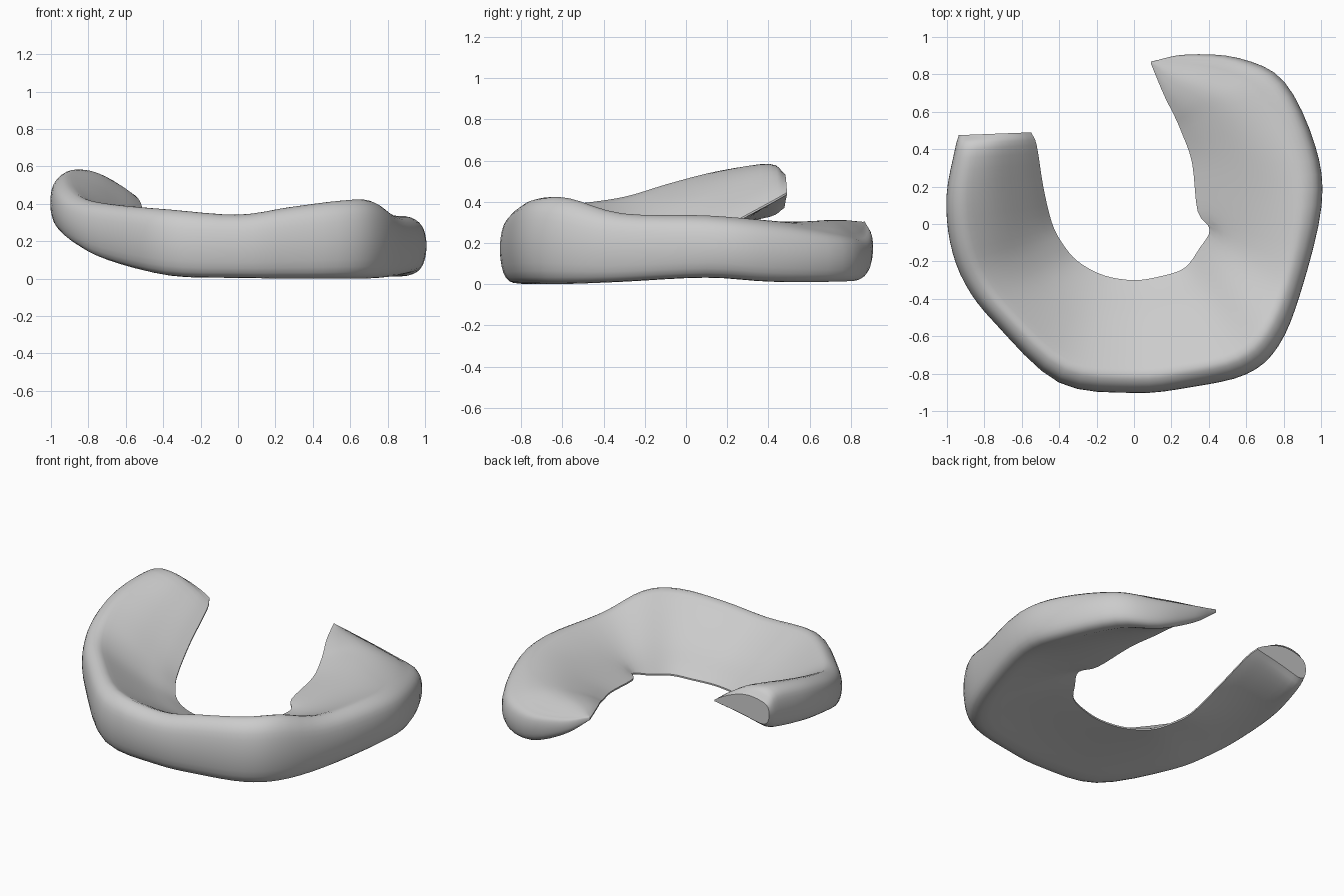
import bpy, bmesh
from math import sin, pi
from mathutils import Vector

if "Cube" in bpy.data.objects:
    bpy.data.objects.remove(bpy.data.objects["Cube"])

# Stations along the C: outer x, y, bottom z, top z, inner x, y, z, top bulge
STATIONS = [
    (-.935, .475, .37, .52, -.55, .49, .44, .05),
    (-.955, .40, .325, .58, -.52, .42, .40, .065),
    (-1.0, .15, .285, .55, -.485, .20, .28, .06),
    (-.98, -.10, .24, .49, -.44, .01, .17, .05),
    (-.90, -.32, .175, .43, -.385, -.10, .13, .02),
    (-.74, -.53, .095, .40, -.30, -.20, .10, 0),
    (-.40, -.845, .015, .372, -.16, -.275, .09, 0),
    (0, -.90, .003, .345, 0, -.30, .09, 0),
    (.30, -.87, 0, .385, .14, -.28, .095, 0),
    (.60, -.80, 0, .42, .27, -.235, .11, 0),
    (.77, -.65, 0, .42, .35, -.13, .13, 0),
    (.89, -.36, .01, .345, .405, -.03, .16, 0),
    (1.0, .10, .03, .335, .34, .07, .175, .01),
    (.965, .42, .01, .305, .31, .33, .205, .04),
    (.80, .76, .01, .25, .25, .50, .235, .075),
    (.56, .885, .03, .225, .21, .59, .26, .08),
    (.28, .905, .15, .26, .16, .69, .28, .045),
    (.09, .868, .285, .305, .09, .858, .295, 0),
]
# Wedge section: across (0 outer, 1 inner) and height (0 bottom, 1 top)
PROFILE = [(1, 0), (.75, .03), (.45, .02), (.16, 0), (.045, .08), (0, .34), (0, .64),
           (.045, .88), (.16, 1), (.32, .99), (.5, .95), (.75, .9), (1, 1)]


def spline(points, steps):
    """Smooth open Catmull-Rom curve through points of any dimension."""
    pts = [Vector(p) for p in points]
    pts = [2 * pts[0] - pts[1]] + pts + [2 * pts[-1] - pts[-2]]
    out = []
    for i in range(1, len(pts) - 2):
        a, b, c, d = pts[i - 1:i + 3]
        for s in range(steps):
            t = s / steps
            out.append(.5 * (2 * b + (c - a) * t + (2 * a - 5 * b + 4 * c - d) * t * t
                             + (3 * b - a - 3 * c + d) * t ** 3))
    return out + [pts[-2]]


# Sweep the wedge section along the stations
bm = bmesh.new()
profile = spline(PROFILE, 3)
rings = []
for xo, yo, zb, zt, xi, yi, zi, bulge in spline(STATIONS, 4):
    ring = []
    for t, h in profile:
        w = max(0, (t - .15) / .85)      # slope starts after the rounded rim
        low = zb + (zi - .005 - zb) * w
        high = zt + (zi + .005 - zt) * w + bulge * sin(pi * w)
        ring.append(bm.verts.new((xo + (xi - xo) * t, yo + (yi - yo) * t,
                                  max(0, low + (high - low) * h))))
    rings.append(ring)
n = len(profile)
for a, b in zip(rings, rings[1:]):
    for j in range(n):
        k = (j + 1) % n
        bm.faces.new((a[j], a[k], b[k], b[j]))

# Close both horn ends
bm.faces.new(rings[0])
bm.faces.new(rings[-1])
bmesh.ops.recalc_face_normals(bm, faces=bm.faces)

mesh = bpy.data.meshes.new("cartilage_wedge")
bm.to_mesh(mesh)
bm.free()
obj = bpy.data.objects.new("cartilage_wedge", mesh)
bpy.context.collection.objects.link(obj)
bpy.context.view_layer.objects.active = obj
obj.select_set(True)
bpy.ops.object.shade_smooth_by_angle(angle=.7)
